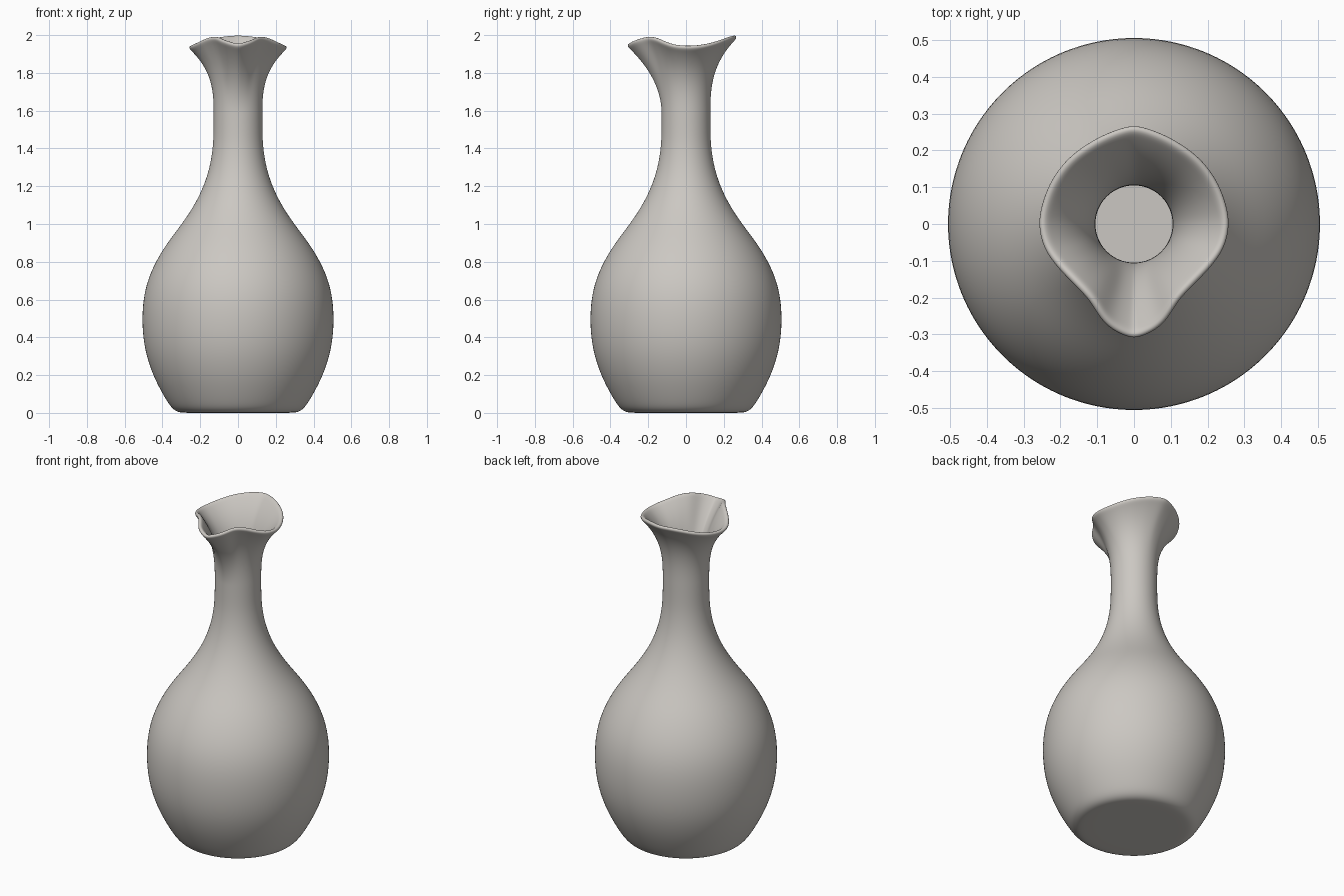
import bpy, bmesh, math

cube = bpy.data.objects.get("Cube")
if cube:
    bpy.data.objects.remove(cube, do_unlink=True)

SEGMENTS = 72
NECK_Z, NECK_R = 1.58, 0.129
LIP_RINGS = 16


def spline(values, u):
    """Smooth curve through evenly spaced values, u in 0..1."""
    last = len(values) - 1
    i = min(int(u * last), last - 1)
    t = u * last - i
    a, b, c, d = (values[min(max(i + k, 0), last)] for k in (-1, 0, 1, 2))
    return b + 0.5 * t * (c - a + t * (2*a - 5*b + 4*c - d + t * (3*(b - c) + d - a)))


# Body outline from the base up to the narrow neck: radius, height
body = [(0.15, 0), (0.28, 0), (0.318, 0.003), (0.348, 0.022), (0.375, 0.06),
        (0.41, 0.12), (0.45, 0.2), (0.485, 0.3), (0.503, 0.4), (0.508, 0.5),
        (0.502, 0.6), (0.48, 0.7), (0.437, 0.8), (0.375, 0.9), (0.297, 1.0),
        (0.23, 1.1), (0.181, 1.2), (0.149, 1.3), (0.133, 1.4), (0.129, 1.48),
        (NECK_R, NECK_Z)]

# Lip outline in even steps from the spout (front) round to the back
lip_radius = [0.317, 0.292, 0.248, 0.237, 0.244, 0.258, 0.264,
              0.261, 0.259, 0.258, 0.258, 0.264, 0.274]
lip_height = [1.955, 1.975, 1.996, 1.99, 1.97, 1.952, 1.945,
              1.948, 1.958, 1.972, 1.986, 1.996, 2.0]


def lip_point(angle, t):
    """Radius and height at a fraction t of the way from neck to lip."""
    u = abs(angle) / math.pi
    spout = max(0, math.cos(angle)) ** 2
    flare = t ** (2.9 - 0.8 * spout)
    radius = NECK_R + (spline(lip_radius, u) - NECK_R) * flare
    return radius, NECK_Z + (spline(lip_height, u) - 0.012 - NECK_Z) * t


bm = bmesh.new()
angles = [2 * math.pi * k / SEGMENTS - math.pi for k in range(SEGMENTS)]


def add_ring(point):
    ring = []
    for a in angles:
        r, z = point(a)
        ring.append(bm.verts.new((r * math.sin(a), -r * math.cos(a), z)))
    return ring


# Outer skin, wound so that every face looks outward
rings = [add_ring(lambda a, p=p: p) for p in body]
rings += [add_ring(lambda a, t=(k + 1) / LIP_RINGS: lip_point(a, t))
          for k in range(LIP_RINGS)]
centre = bm.verts.new((0, 0, 0))
for k in range(SEGMENTS):
    n = (k + 1) % SEGMENTS
    bm.faces.new((centre, rings[0][n], rings[0][k]))
    for low, high in zip(rings, rings[1:]):
        bm.faces.new((low[k], low[n], high[n], high[k]))

mesh = bpy.data.meshes.new("carafe")
bm.to_mesh(mesh)
bm.free()
mesh.shade_smooth()
carafe = bpy.data.objects.new("carafe", mesh)
bpy.context.collection.objects.link(carafe)

# Wall thickness inward, then a rounded lip
wall = carafe.modifiers.new("wall", 'SOLIDIFY')
wall.thickness = 0.024
wall.offset = -1
smooth = carafe.modifiers.new("smooth", 'SUBSURF')
smooth.levels = smooth.render_levels = 2

# Glazed clay colour
clay = bpy.data.materials.new("warm grey clay")
clay.use_nodes = True
colour = (0.6, 0.575, 0.54, 1)
clay.diffuse_color = colour
shader = clay.node_tree.nodes["Principled BSDF"]
shader.inputs["Base Color"].default_value = colour
shader.inputs["Roughness"].default_value = 0.5
mesh.materials.append(clay)
